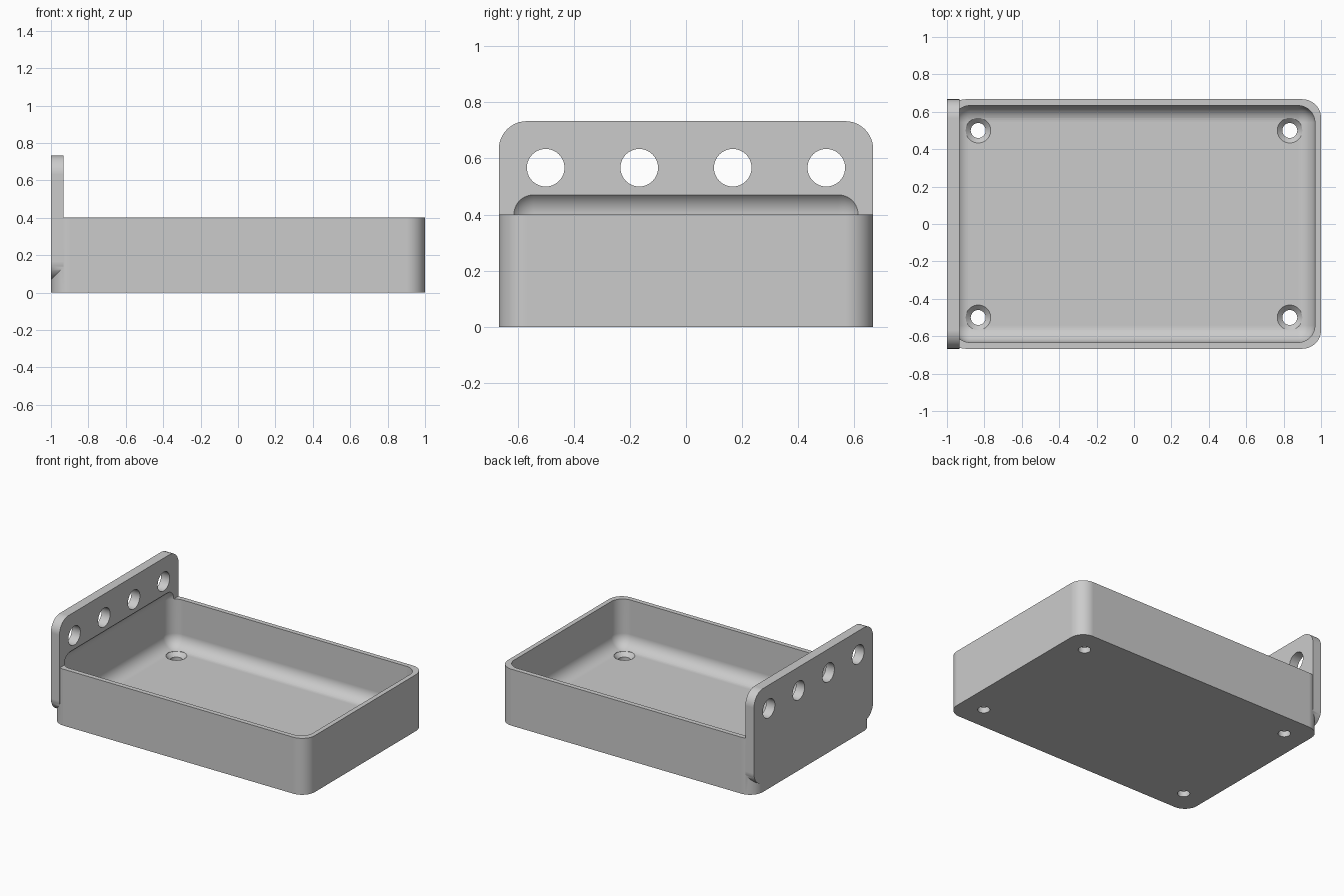
import bpy, bmesh, math
from mathutils import Vector, Matrix

cube = bpy.data.objects.get("Cube")
if cube:
    bpy.data.objects.remove(cube, do_unlink=True)

grey = bpy.data.materials.new("light_grey")
grey.use_nodes = True
grey.diffuse_color = (0.6, 0.6, 0.6, 1)
grey.node_tree.nodes["Principled BSDF"].inputs["Base Color"].default_value = grey.diffuse_color


def finish(name, bm):
    """Turn a bmesh into a scene object."""
    bmesh.ops.recalc_face_normals(bm, faces=bm.faces)
    mesh = bpy.data.meshes.new(name)
    bm.to_mesh(mesh)
    bm.free()
    mesh.materials.append(grey)
    obj = bpy.data.objects.new(name, mesh)
    bpy.context.collection.objects.link(obj)
    return obj


def rounded_box(name, low, high, radius, axis=None):
    """Box with rounded edges: those along one axis, or all of them."""
    low, high = Vector(low), Vector(high)
    bm = bmesh.new()
    bmesh.ops.create_cube(bm, size=1)
    bmesh.ops.scale(bm, vec=high - low, verts=bm.verts)
    bmesh.ops.translate(bm, vec=(low + high) / 2, verts=bm.verts)
    edges = [e for e in bm.edges if axis is None
             or abs((e.verts[0].co - e.verts[1].co)[axis]) > 0.01]
    bmesh.ops.bevel(bm, geom=edges, offset=radius, offset_type='OFFSET',
                    segments=12, profile=0.5, affect='EDGES')
    return finish(name, bm)


def lathe(name, profile, matrix):
    """Revolve (radius, height) points about z, then place the solid."""
    bm = bmesh.new()
    verts = [bm.verts.new((r, 0, z)) for r, z in profile]
    edges = [bm.edges.new(pair) for pair in zip(verts, verts[1:])]
    bmesh.ops.spin(bm, geom=verts + edges, cent=(0, 0, 0), axis=(0, 0, 1),
                   angle=math.tau, steps=40)
    bmesh.ops.remove_doubles(bm, verts=bm.verts, dist=0.0001)
    bmesh.ops.transform(bm, matrix=matrix, verts=bm.verts)
    return finish(name, bm)


def combine(target, tool, operation):
    """Apply a boolean and drop the tool object."""
    tool.hide_render = True
    mod = target.modifiers.new("boolean", 'BOOLEAN')
    mod.operation, mod.solver, mod.object = operation, 'EXACT', tool
    bpy.context.view_layer.objects.active = target
    bpy.ops.object.modifier_apply(modifier=mod.name)
    bpy.data.objects.remove(tool, do_unlink=True)


# Tray body and upright mounting plate
W = 0.667
tray = rounded_box("tray_with_mounting_plate", (-1, -W, 0), (1, W, 0.4), 0.1, axis=2)
plate = rounded_box("mounting_plate", (-1, -W, 0.067), (-0.933, W, 0.733), 0.1, axis=0)
combine(tray, plate, 'UNION')

# Rounded cavity, which also hollows the foot of the plate
cavity = rounded_box("cavity_cutter", (-0.967, -0.633, 0.067), (0.967, 0.633, 0.49), 0.09)
combine(tray, cavity, 'DIFFERENCE')

# Countersunk screw holes in the floor
screw = [(0, -0.05), (0.04, -0.05), (0.04, 0.04), (0.067, 0.067), (0.067, 0.12), (0, 0.12)]
for x in (-0.833, 0.833):
    for y in (-0.5, 0.5):
        combine(tray, lathe("screw_cutter", screw, Matrix.Translation((x, y, 0))), 'DIFFERENCE')

# Row of round holes through the plate
hole = [(0, -0.1), (0.067, -0.1), (0.067, 0.1), (0, 0.1)]
for i in range(4):
    place = Matrix.Translation((-0.967, -0.5 + i / 3, 0.567)) @ Matrix.Rotation(math.pi / 2, 4, 'Y')
    combine(tray, lathe("plate_hole_cutter", hole, place), 'DIFFERENCE')

# Smooth fillets, crisp edges and flat walls
bpy.ops.object.select_all(action='DESELECT')
tray.select_set(True)
bpy.context.view_layer.objects.active = tray
bpy.ops.object.shade_smooth_by_angle(angle=math.radians(30))
weighted = tray.modifiers.new("flat_walls", 'WEIGHTED_NORMAL')
weighted.keep_sharp = True
weighted.weight = 100
